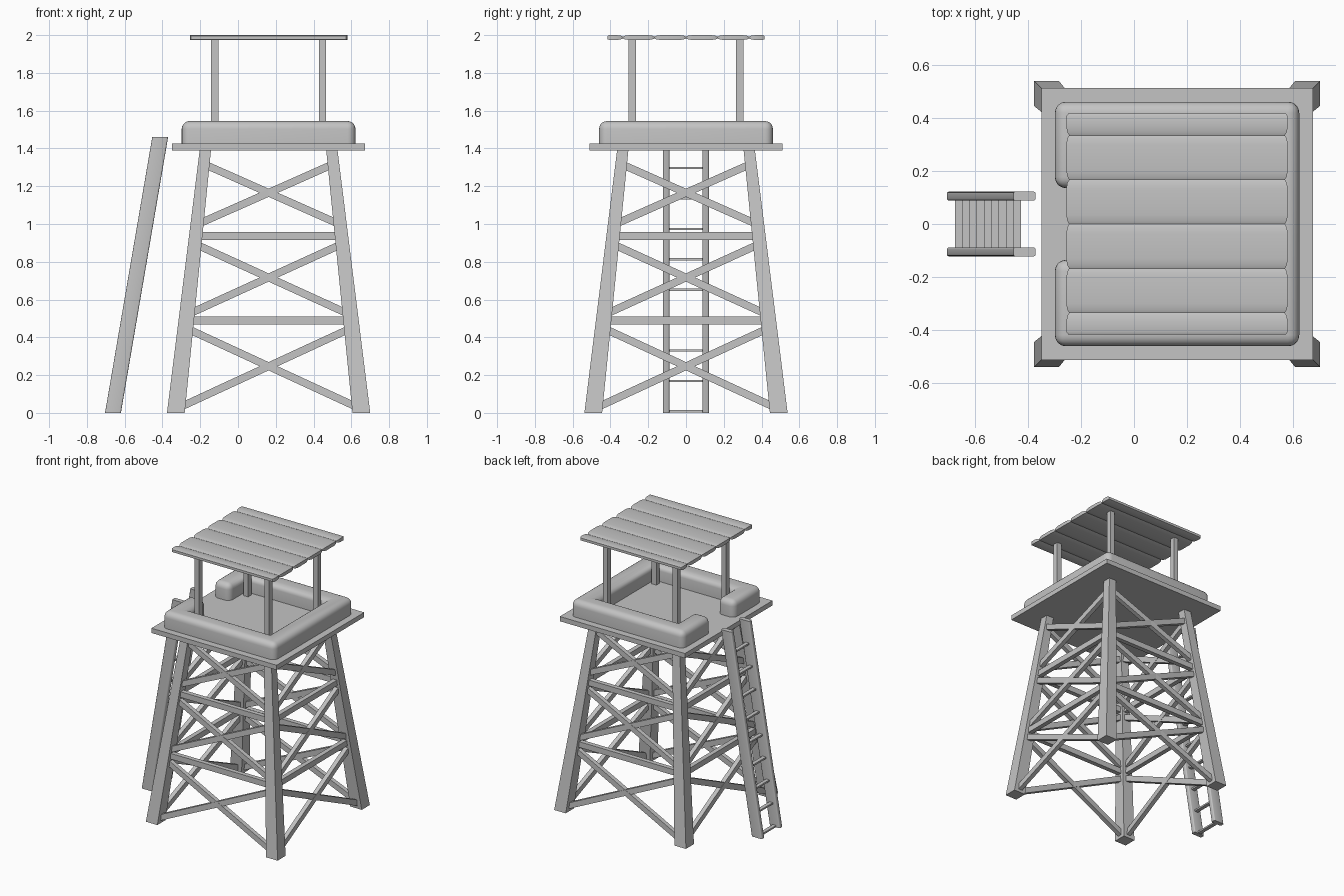
import bpy, bmesh
from math import pi
from mathutils import Vector, Matrix

cube = bpy.data.objects.get("Cube")
if cube:
    bpy.data.objects.remove(cube, do_unlink=True)

CX = 0.162          # tower axis in x; the ladder takes the rest of the width
DECK = 1.425        # height of the floor surface

mat = bpy.data.materials.new("plain_grey")
mat.use_nodes = True
mat.diffuse_color = (0.55, 0.55, 0.55, 1)
mat.node_tree.nodes["Principled BSDF"].inputs["Base Color"].default_value = (0.55, 0.55, 0.55, 1)


def finish(name, bm, smooth=False):
    bmesh.ops.recalc_face_normals(bm, faces=bm.faces)
    mesh = bpy.data.meshes.new(name)
    bm.to_mesh(mesh)
    bm.free()
    mesh.materials.append(mat)
    obj = bpy.data.objects.new(name, mesh)
    bpy.context.collection.objects.link(obj)
    if smooth:
        bpy.ops.object.select_all(action='DESELECT')
        obj.select_set(True)
        bpy.context.view_layer.objects.active = obj
        bpy.ops.object.shade_smooth_by_angle(angle=pi / 5)
    return obj


def loft(name, rings, smooth=False, bevel=0):
    """Skin a row of equal rings and cap both ends."""
    bm = bmesh.new()
    loops = [[bm.verts.new(p) for p in ring] for ring in rings]
    for a, b in zip(loops, loops[1:]):
        for i in range(len(a)):
            j = (i + 1) % len(a)
            bm.faces.new((a[i], a[j], b[j], b[i]))
    bm.faces.new(loops[0])
    bm.faces.new(loops[-1])
    if bevel:
        sides = [e for e in bm.edges if abs(e.verts[0].co.z - e.verts[1].co.z) > 0.1]
        bmesh.ops.bevel(bm, geom=sides, offset=bevel, segments=3, profile=0.5, affect='EDGES')
    return finish(name, bm, smooth)


def rect(x, y, z, hx, hy):
    return [(x - hx, y - hy, z), (x + hx, y - hy, z), (x + hx, y + hy, z), (x - hx, y + hy, z)]


def box(name, x, y, z0, z1, hx, hy):
    return loft(name, [rect(x, y, z0, hx, hy), rect(x, y, z1, hx, hy)])


def beam(name, a, b, height, depth, outward):
    """Rectangular bar from a to b, its depth facing outward."""
    along = (b - a).normalized()
    side = along.cross(outward).normalized() * height / 2
    out = side.cross(along).normalized() * depth / 2
    return loft(name, [[p - side - out, p + side - out, p + side + out, p - side + out] for p in (a, b)])


# Tapering, inward-leaning legs
LEG_TOP = 1.39


def leg_centre(z):
    return 0.491 - 0.156 * z / LEG_TOP


def leg_half(z):
    return 0.047 - 0.017 * z / LEG_TOP


for sx, tag in ((-1, "right"), (1, "left")):
    for sy, end in ((-1, "front"), (1, "back")):
        loft(f"{end}_{tag}_leg",
             [rect(CX + sx * leg_centre(z), sy * leg_centre(z), z, leg_half(z), leg_half(z))
              for z in (0, LEG_TOP)])
        # Roof post above each leg
        box(f"{end}_{tag}_roof_post", CX + sx * 0.285, sy * 0.285, DECK - 0.01, 1.985, 0.019, 0.019)

# Cross braces and horizontal rails on the four sides
tiers = [(0.035, 0.44), (0.53, 0.887), (1.005, 1.312)]
for k, side in enumerate(("front", "left", "back", "right")):
    turn = Matrix.Translation((CX, 0, 0)) @ Matrix.Rotation(k * pi / 2, 4, 'Z')
    outward = turn.to_3x3() @ Vector((0, -1, 0))

    def joint(sign, z):
        reach = leg_centre(z) - leg_half(z) + 0.018
        return turn @ Vector((sign * reach, -leg_centre(z), z))

    for low, high in tiers:
        for s in (-1, 1):
            beam(f"{side}_cross_brace", joint(-s, low), joint(s, high), 0.04, 0.032, outward)
    for z in (0.489, 0.937):
        beam(f"{side}_rail", joint(-1, z), joint(1, z), 0.042, 0.034, outward)

# Floor slab
box("platform", CX, 0, 1.39, DECK, 0.511, 0.511)

# Rounded parapet, open on the ladder side
OUT, INN, GAP = 0.46, 0.325, 0.135
half = [(-OUT, GAP), (-OUT, OUT), (OUT, OUT), (INN, INN), (-INN, INN), (-INN, GAP)]
outer, inner = half[:3], half[3:]
outline = (outer + [(x, -y) for x, y in reversed(outer)]
           + [(x, -y) for x, y in reversed(inner)] + inner)
bm = bmesh.new()
base = bm.faces.new([bm.verts.new((CX + x, y, DECK)) for x, y in outline])
grown = bmesh.ops.extrude_face_region(bm, geom=[base])
bmesh.ops.translate(bm, vec=(0, 0, 0.12), verts=[v for v in grown["geom"] if isinstance(v, bmesh.types.BMVert)])
bmesh.ops.recalc_face_normals(bm, faces=bm.faces)
edges = [e for e in bm.edges if max(v.co.z for v in e.verts) > DECK + 0.05]
bmesh.ops.bevel(bm, geom=edges, offset=0.042, segments=5, profile=0.5, affect='EDGES')
finish("parapet", bm, smooth=True)

# Roof sheet of planks, pinched at each seam
PLANK, ROOF_Z = 0.167, 1.987
rows = [(-0.415, 0.41, 0.009), (-0.405, 0.417, 0.013)]
for i in range(-2, 3):
    y = i * PLANK
    rows += [(y - 0.035, 0.417, 0.013), (y - 0.012, 0.413, 0.01), (y, 0.406, 0.005),
             (y + 0.012, 0.413, 0.01), (y + 0.035, 0.417, 0.013)]
rows += [(0.405, 0.417, 0.013), (0.415, 0.41, 0.009)]
loft("plank_roof",
     [[(CX - hx, y, ROOF_Z - hz), (CX + hx, y, ROOF_Z - hz),
       (CX + hx, y, ROOF_Z + hz), (CX - hx, y, ROOF_Z + hz)] for y, hx, hz in rows], smooth=True)

# Leaning ladder
LADDER_TOP = 1.46


def ladder_x(z):
    return -0.662 + 0.25 * z / LADDER_TOP


for s, tag in ((-1, "front"), (1, "back")):
    loft(f"{tag}_ladder_rail",
         [rect(ladder_x(z), s * 0.105, z, 0.042, 0.017) for z in (0, LADDER_TOP)],
         smooth=True, bevel=0.008)
for i in range(9):
    z = 0.008 + i * 0.161
    box("ladder_rung", ladder_x(z), 0, z - 0.006, z + 0.006, 0.014, 0.095)
